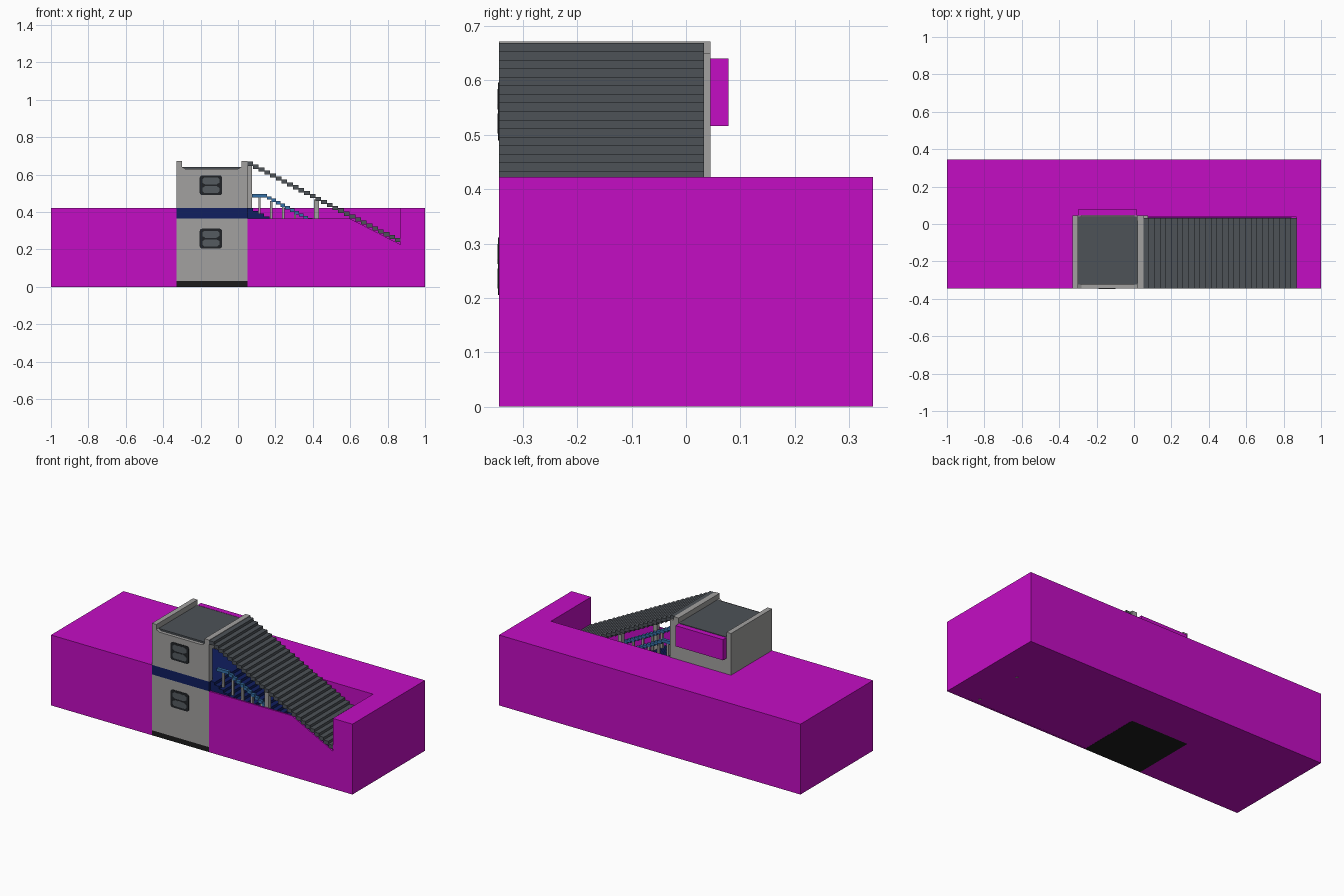
import bpy, bmesh, math

if "Cube" in bpy.data.objects:
    bpy.data.objects.remove(bpy.data.objects["Cube"])


def material(name, rgb):
    m = bpy.data.materials.new(name)
    m.use_nodes = True
    m.diffuse_color = (*rgb, 1)
    b = m.node_tree.nodes["Principled BSDF"]
    b.inputs["Base Color"].default_value = (*rgb, 1)
    b.inputs["Roughness"].default_value = 0.9
    return m


MAGENTA = material("magenta", (0.55, 0.004, 0.55))
GREY = material("concrete grey", (0.36, 0.355, 0.35))
SLATE = material("slate grey", (0.075, 0.085, 0.097))
NAVY = material("navy blue", (0.005, 0.013, 0.115))
BLACK = material("black", (0.012, 0.012, 0.012))
BLUE = material("rail blue", (0.035, 0.16, 0.38))
FRAME = material("window frame", (0.015, 0.017, 0.02))
GLASS = material("window glass", (0.09, 0.105, 0.115))


def prism(name, pts, axis, a, b, mat):
    """Extrude an outline along y (points are x, z) or z (points are x, y)."""
    bm = bmesh.new()
    place = (lambda p: (p[0], a, p[1])) if axis == "y" else (lambda p: (p[0], p[1], a))
    face = bm.faces.new([bm.verts.new(place(p)) for p in pts])
    new = bmesh.ops.extrude_face_region(bm, geom=[face])["geom"]
    verts = [v for v in new if isinstance(v, bmesh.types.BMVert)]
    vec = (0, b - a, 0) if axis == "y" else (0, 0, b - a)
    bmesh.ops.translate(bm, verts=verts, vec=vec)
    bmesh.ops.recalc_face_normals(bm, faces=bm.faces)
    me = bpy.data.meshes.new(name)
    bm.to_mesh(me)
    bm.free()
    me.materials.append(mat)
    ob = bpy.data.objects.new(name, me)
    bpy.context.collection.objects.link(ob)
    return ob


def box(name, x, y, z, mat):
    return prism(name, [(x[0], y[0]), (x[1], y[0]), (x[1], y[1]), (x[0], y[1])],
                 "z", z[0], z[1], mat)


def steps(x0, z0, dx, dz, n):
    """Zigzag line of n steps falling towards +x."""
    out = []
    for i in range(n):
        out += [(x0 + i * dx, z0 - i * dz), (x0 + (i + 1) * dx, z0 - i * dz)]
    return out


def band(line, t):
    """Close a line into a strip of vertical thickness t."""
    return line + [(x, z - t) for x, z in reversed(line)]


def rounded(cx, cz, hw, hh, r, n=4):
    pts = []
    for k, (sx, sz) in enumerate([(1, 1), (-1, 1), (-1, -1), (1, -1)]):
        for i in range(n + 1):
            a = (k + i / n) * math.pi / 2
            pts.append((cx + sx * (hw - r) + r * math.cos(a),
                        cz + sz * (hh - r) + r * math.sin(a)))
    return pts


F, B = -0.344, 0.344         # front and back of the ground
L, R = -0.33, 0.05           # sides of the building
BY = 0.045                   # back of the building
TOP = 0.422                  # ground level
END = 0.87                   # far end of the stairwell

# Ground with a notch for the building and the stairwell
prism("ground", [(-1, F), (L, F), (L, BY), (R, BY), (R, 0.037), (END, 0.037),
                 (END, F), (1, F), (1, B), (-1, B)], "z", 0, TOP, MAGENTA)
prism("stairwell_front_wall", [(R, 0), (END, 0), (END, 0.225), (0.598, 0.365), (R, 0.365)],
      "y", F, F + 0.01, MAGENTA)
box("stairwell_floor", (R, END), (F + 0.01, 0.037), (0.001, 0.008), MAGENTA)

# Building: stacked lower storey
box("building_base", (L, R), (F, BY), (0, 0.03), BLACK)
box("lower_storey", (L, R), (F, BY), (0.03, 0.365), GREY)
box("floor_band", (L, R), (F, BY), (0.365, TOP), NAVY)

# Upper storey walls, with a shallow dished top edge on front and back
dish = [(-0.30, TOP), (0.018, TOP), (0.018, 0.642), (0.0, 0.631), (-0.282, 0.631), (-0.30, 0.642)]
prism("upper_front_wall", dish, "y", F, F + 0.025, GREY)
prism("upper_back_wall", dish, "y", BY - 0.025, BY, GREY)
box("right_side_wall", (L, -0.30), (F, BY), (TOP, 0.672), GREY)
box("building_roof", (-0.30, 0.018), (F + 0.02, BY - 0.004), (0.61, 0.641), SLATE)

# Doorway wall opening on to the stairs
box("doorway_front_jamb", (0.018, R), (F, F + 0.03), (TOP, 0.61), GREY)
box("doorway_back_jamb", (0.018, R), (BY - 0.03, BY), (TOP, 0.61), GREY)
box("doorway_lintel", (0.018, R), (F, BY), (0.61, 0.672), GREY)
box("doorway_back_pillar", (R, 0.075), (0.031, BY), (0.365, 0.65), GREY)

# Projecting box on the back wall
box("back_panel", (-0.30, 0.015), (BY, 0.078), (0.516, 0.64), MAGENTA)

# Front windows: dark frame with two rounded panes
for label, cz in (("upper", 0.543), ("lower", 0.258)):
    cx = -0.145
    prism(label + "_window_frame", rounded(cx, cz, 0.06, 0.053, 0.014), "y", F - 0.002, F + 0.004, FRAME)
    for side, s in (("top", 1), ("bottom", -1)):
        pane = [(-0.03, 0.004), (0.03, 0.004), (0.046, 0.014), (0.046, 0.032),
                (0.036, 0.041), (-0.036, 0.041), (-0.046, 0.032), (-0.046, 0.014)]
        prism(f"{label}_window_{side}_pane", [(cx + x, cz + s * z) for x, z in pane],
              "y", F - 0.003, F, GLASS)

# Stepped canopy over the stairs
N = 27
canopy_dx = (END - R) / N
prism("stair_canopy", band(steps(R, 0.669, canopy_dx, 0.0157, N), 0.022),
      "y", F, 0.033, SLATE)

# Stairs descending below ground
flight = steps(R, TOP, 0.0293, 0.0154, N)
prism("stairs", flight + [(flight[-1][0], 0.004), (R, 0.004)], "y", F + 0.01, 0.036, NAVY)

# Handrails on both sides, each on a row of posts
RUN = 28
rail = [(0.075, 0.497)] + steps(0.13, 0.497, 0.0245, 0.013, RUN)[1:]
for side, y in (("front", -0.30), ("back", 0.004)):
    prism(side + "_handrail", band(rail, 0.018), "y", y - 0.009, y + 0.009, BLUE)
    for i in range(12):
        x = 0.115 + 0.0632 * i
        top = 0.485 - 0.53 * max(0, x - 0.13)
        box(f"{side}_rail_post_{i + 1}", (x - 0.006, x + 0.006), (y - 0.006, y + 0.006),
            (max(0, top - 0.13), top), GREY)

# Columns carrying the canopy
for side, y in (("front", -0.318), ("back", 0.015)):
    box(side + "_canopy_column", (0.407, 0.433), (y - 0.013, y + 0.013), (0.2, 0.468), GREY)
